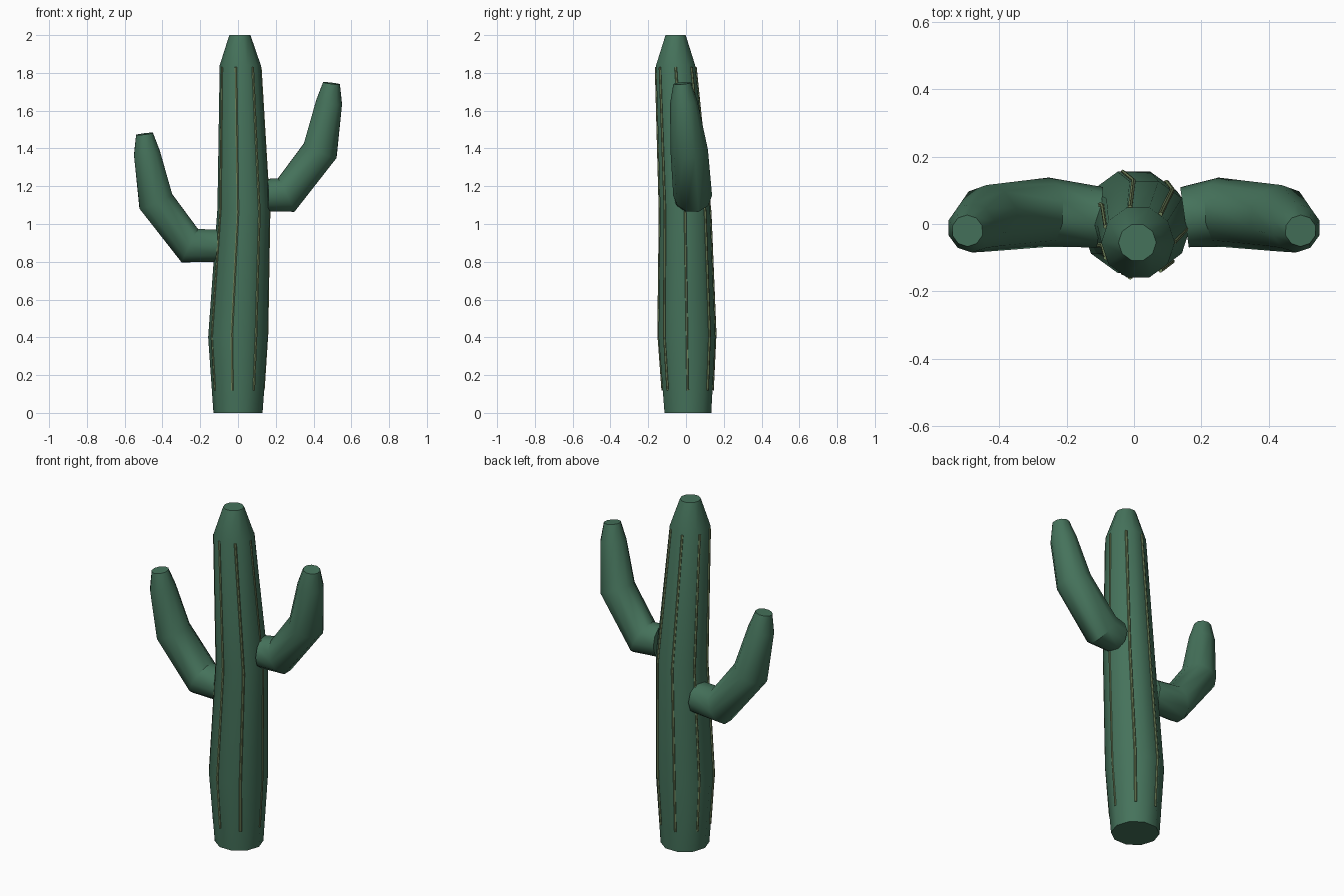
import bpy, bmesh, math
from mathutils import Vector

cube = bpy.data.objects.get("Cube")
if cube:
    bpy.data.objects.remove(cube, do_unlink=True)


def material(name, rgb):
    m = bpy.data.materials.new(name)
    m.use_nodes = True
    m.diffuse_color = (*rgb, 1)
    m.node_tree.nodes["Principled BSDF"].inputs["Base Color"].default_value = (*rgb, 1)
    return m


GREEN = material("cactus_green", (0.06, 0.17, 0.105))
OLIVE = material("rib_olive", (0.17, 0.24, 0.11))


def tube(name, path, radii, mat, sides=10, level=False):
    """Closed tube along a path, with rings square to it or kept level."""
    pts = [Vector(p) for p in path]
    dirs = [(b - a).normalized() for a, b in zip(pts, pts[1:])]
    bm = bmesh.new()
    rings = []
    for i, (p, r) in enumerate(zip(pts, radii)):
        t = dirs[max(i - 1, 0)] + dirs[min(i, len(dirs) - 1)]
        t = Vector((0, 0, 1)) if level else t.normalized()
        v = t.cross(Vector((1, 0, 0)) if level else Vector((0, 1, 0))).normalized()
        u = v.cross(t)
        rings.append([bm.verts.new(p + r * (u * math.cos(a) + v * math.sin(a)))
                      for a in (math.tau * k / sides for k in range(sides))])
    for lo, hi in zip(rings, rings[1:]):
        for k in range(sides):
            n = (k + 1) % sides
            bm.faces.new((lo[k], lo[n], hi[n], hi[k]))
    bm.faces.new(rings[0])
    bm.faces.new(rings[-1])
    bmesh.ops.recalc_face_normals(bm, faces=bm.faces)
    me = bpy.data.meshes.new(name)
    bm.to_mesh(me)
    bm.free()
    me.materials.append(mat)
    ob = bpy.data.objects.new(name, me)
    bpy.context.collection.objects.link(ob)
    bpy.ops.object.select_all(action='DESELECT')
    ob.select_set(True)
    bpy.context.view_layer.objects.active = ob
    bpy.ops.object.shade_smooth_by_angle(angle=math.radians(45))
    return ob


# Trunk: gently leaning column with a tapered top
trunk_path = [(0, 0.01, 0), (0, 0.005, 0.4), (0.03, -0.005, 1.08),
              (0.012, -0.055, 1.84), (0.01, -0.055, 2)]
trunk_radii = [0.13, 0.158, 0.139, 0.109, 0.056]
tube("trunk", trunk_path, trunk_radii, GREEN, level=True)


def trunk_at(z):
    for i in range(len(trunk_path) - 1):
        a, b = Vector(trunk_path[i]), Vector(trunk_path[i + 1])
        if z <= b.z:
            f = (z - a.z) / (b.z - a.z)
            return a.lerp(b, f), trunk_radii[i] * (1 - f) + trunk_radii[i + 1] * f


# Ribs: seven thin strips following the trunk surface
RIBS = 7
for k in range(RIBS):
    a = math.tau * k / RIBS
    out = Vector((math.cos(a), math.sin(a), 0))
    path = []
    for z in (0.12, 0.42, 1.06, 1.83):
        c, r = trunk_at(z)
        path.append(c + out * r * 0.975)
    tube(f"rib_{k + 1}", path, [0.007] * len(path), OLIVE, sides=6)

# Arms: same bent shape on both sides, the left one set higher
arm_radii = [0.09, 0.103, 0.099, 0.073, 0.047]
for name, side, start, lift in (("left_arm", 1, 0.15, 0.268), ("right_arm", -1, 0.1, 0)):
    shape = [(start, 0.02, 0.885), (0.255, 0.035, 0.885), (0.435, 0.017, 1.12),
             (0.482, -0.012, 1.375), (0.495, -0.02, 1.477)]
    tube(name, [(side * x, y, z + lift) for x, y, z in shape], arm_radii, GREEN)
